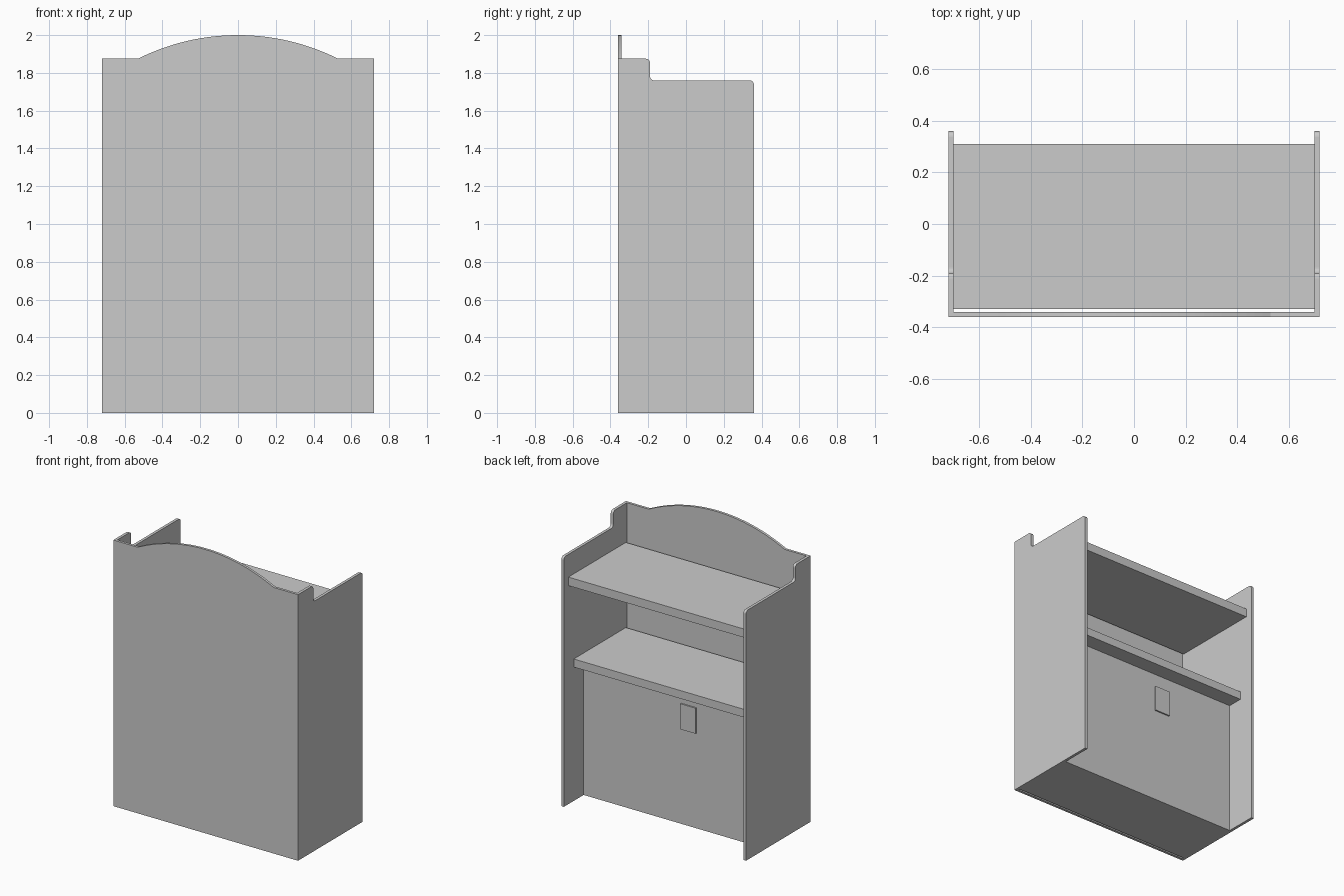
import bpy, bmesh, math
from mathutils import Vector

if "Cube" in bpy.data.objects:
    bpy.data.objects.remove(bpy.data.objects["Cube"])


def prism(name, outline, vec, place):
    """Extrude a closed 2D outline along vec; place maps (a, b) to 3D."""
    bm = bmesh.new()
    face = bm.faces.new([bm.verts.new(place(a, b)) for a, b in outline])
    out = bmesh.ops.extrude_face_region(bm, geom=[face])
    moved = [g for g in out["geom"] if isinstance(g, bmesh.types.BMVert)]
    bmesh.ops.translate(bm, verts=moved, vec=Vector(vec))
    bmesh.ops.recalc_face_normals(bm, faces=bm.faces)
    mesh = bpy.data.meshes.new(name)
    bm.to_mesh(mesh)
    bm.free()
    obj = bpy.data.objects.new(name, mesh)
    bpy.context.collection.objects.link(obj)
    return obj


def box(name, x, y, z):
    outline = [(x[0], y[0]), (x[1], y[0]), (x[1], y[1]), (x[0], y[1])]
    return prism(name, outline, (0, 0, z[1] - z[0]), lambda a, b: (a, b, z[0]))


def arc(cx, cz, r, start, end, n=6):
    return [(cx + r * math.cos(math.radians(start + (end - start) * i / n)),
             cz + r * math.sin(math.radians(start + (end - start) * i / n)))
            for i in range(n + 1)]


# Front panel with an arched crest
half, rise, shoulder = 0.53, 0.125, 1.875
radius = (half ** 2 + rise ** 2) / (2 * rise)
sweep = math.degrees(math.asin(half / radius))
crest = arc(0, 2.0 - radius, radius, 90 - sweep, 90 + sweep, 32)
front = [(-0.72, 0), (0.72, 0), (0.72, shoulder)] + crest + [(-0.72, shoulder)]
prism("arched_panel", front, (0, 0.018, 0), lambda a, b: (a, -0.36, b))

# Side panels with a rounded step along the top
r = 0.022
side = [(-0.342, 0), (0.36, 0)]
side += arc(0.36 - r, 1.76 - r, r, 0, 90)
side += arc(-0.19 + r, 1.76 + r, r, 270, 180)
side += arc(-0.19 - r, shoulder - r, r, 0, 90)
side += [(-0.342, shoulder)]
for s, label in ((-1, "left"), (1, "right")):
    prism(label + "_side", side, (s * 0.02, 0, 0), lambda a, b: (s * 0.70, a, b))

# Shelf and counter
box("upper_shelf", (-0.70, 0.70), (-0.33, 0.31), (1.54, 1.60))
box("counter", (-0.70, 0.70), (-0.33, 0.25), (0.943, 1.00))

# Closed lower cabinet with a small raised plate
box("cabinet", (-0.70, 0.70), (-0.33, 0.14), (0.0, 0.943))
box("door_plate", (-0.18, -0.06), (0.14, 0.15), (0.67, 0.85))
